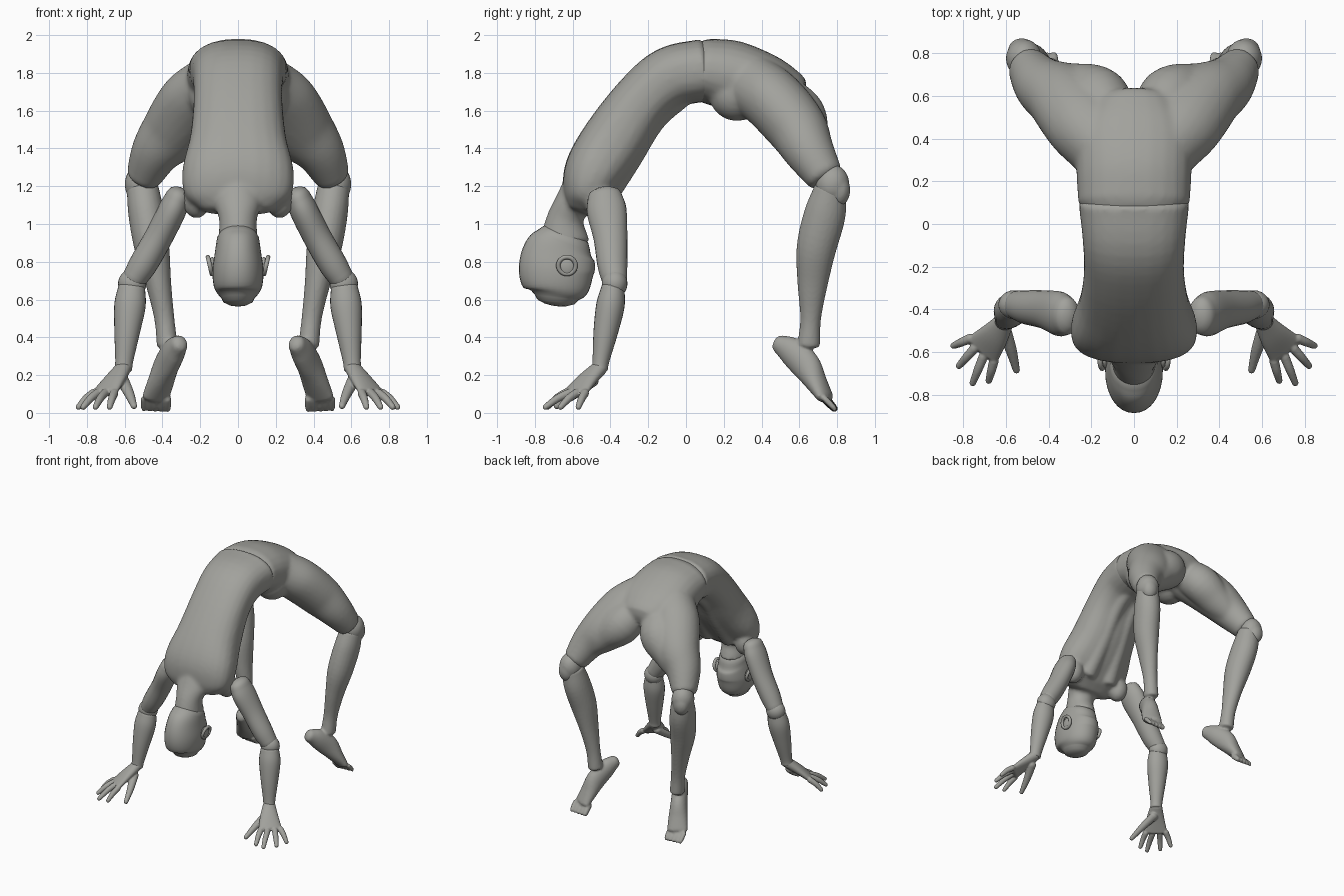
import bpy, bmesh, math
from mathutils import Vector, Matrix

cube = bpy.data.objects.get("Cube")
if cube:
    bpy.data.objects.remove(cube, do_unlink=True)

GREY = (0.36, 0.36, 0.335, 1)
clay = bpy.data.materials.new("warm grey")
clay.use_nodes = True
clay.diffuse_color = GREY
clay.node_tree.nodes["Principled BSDF"].inputs["Base Color"].default_value = GREY


def spline(keys, steps=5):
    """Smooth interpolation through (x, y, z, half width, half depth) keys."""
    pts = [Vector(k) for k in keys]
    pts = [pts[0] * 2 - pts[1]] + pts + [pts[-1] * 2 - pts[-2]]
    out = []
    for a, b, c, d in zip(pts, pts[1:], pts[2:], pts[3:]):
        for i in range(steps):
            t = i / steps
            out.append((b * 2 + (c - a) * t + (a * 2 - b * 5 + c * 4 - d) * t * t
                        + (b * 3 - a - c * 3 + d) * t ** 3) / 2)
    return out + [pts[-2]]


def loft(bm, keys, side=(1, 0, 0), power=1.0, dome=0.5, segments=24):
    """Tube with elliptical sections along a path, closed by domes."""
    path = spline(keys)
    centres = [Vector(p[:3]) for p in path]
    last = len(path) - 1
    frames = []
    for i, p in enumerate(path):
        tangent = (centres[min(i + 1, last)] - centres[max(i - 1, 0)]).normalized()
        frames.append((centres[i], tangent, p[3], p[4]))

    def cap(frame, sign):
        c, t, a, b = frame
        for angle in (30, 60, 82):
            r = math.radians(angle)
            yield (c + t * sign * min(a, b) * dome * math.sin(r), t,
                   a * math.cos(r), b * math.cos(r))

    frames = list(cap(frames[0], -1))[::-1] + frames + list(cap(frames[-1], 1))
    rings = []
    for c, t, a, b in frames:
        u = Vector(side)
        u = (u - t * u.dot(t)).normalized()
        w = t.cross(u)
        ring = []
        for k in range(segments):
            r = math.tau * k / segments
            cs, sn = (math.copysign(abs(f) ** power, f) for f in (math.cos(r), math.sin(r)))
            ring.append(bm.verts.new(c + u * a * cs + w * b * sn))
        rings.append(ring)
    for lower, upper in zip(rings, rings[1:]):
        for k in range(segments):
            n = (k + 1) % segments
            bm.faces.new((lower[k], lower[n], upper[n], upper[k]))
    bm.faces.new(rings[0][::-1])
    bm.faces.new(rings[-1])


def ball(bm, centre, radii):
    bmesh.ops.create_uvsphere(bm, u_segments=24, v_segments=16, radius=1,
                              matrix=Matrix.Translation(centre) @ Matrix.Diagonal((*radii, 1)))


def finish(name, bm, s=1, voxel=0, smooth=4):
    """Turn the bmesh into an object; a voxel size fuses its pieces."""
    bmesh.ops.scale(bm, vec=(s, 1, 1), verts=bm.verts)
    bmesh.ops.recalc_face_normals(bm, faces=bm.faces)
    for f in bm.faces:
        f.smooth = True
    mesh = bpy.data.meshes.new(name)
    bm.to_mesh(mesh)
    bm.free()
    mesh.materials.append(clay)
    ob = bpy.data.objects.new(name, mesh)
    bpy.context.collection.objects.link(ob)
    if voxel:
        fuse = ob.modifiers.new("fuse", "REMESH")
        fuse.mode = "VOXEL"
        fuse.voxel_size = voxel
        fuse.use_smooth_shade = True
        soften = ob.modifiers.new("soften", "SMOOTH")
        soften.iterations = smooth
    return ob


# Torso with neck and back muscles
bm = bmesh.new()
loft(bm, [(0, .1, 1.815, .26, .165), (0, -.08, 1.775, .24, .165), (0, -.23, 1.65, .235, .16),
          (0, -.37, 1.45, .255, .175), (0, -.48, 1.28, .295, .165),
          (0, -.535, 1.15, .28, .125), (0, -.56, 1.08, .2, .08)], power=.82, dome=.3)
loft(bm, [(0, -.53, 1.25, .07, .1), (0, -.6, 1.12, .12, .09),
          (0, -.64, 1.02, .1, .1), (0, -.645, .91, .105, .135)], dome=.1)
for s in (1, -1):
    loft(bm, [(s * .07, 0, 1.67, .05, .04), (s * .07, -.16, 1.54, .055, .05),
              (s * .08, -.29, 1.33, .06, .05), (s * .1, -.42, 1.13, .06, .05)])
    ball(bm, (s * .22, -.46, 1.13), (.075, .08, .1))
finish("torso", bm, voxel=.014, smooth=6)

# Hips and thighs fused into one piece
bm = bmesh.new()
loft(bm, [(0, .1, 1.815, .262, .17), (0, .25, 1.785, .27, .185),
          (0, .42, 1.74, .27, .16), (0, .55, 1.68, .2, .13)], power=.9, dome=.6)
for s in (1, -1):
    ball(bm, (s * .13, .27, 1.69), (.135, .15, .145))
    loft(bm, [(s * .14, .35, 1.74, .16, .16), (s * .225, .465, 1.65, .19, .168),
              (s * .33, .585, 1.51, .175, .16), (s * .43, .65, 1.39, .135, .135),
              (s * .5, .735, 1.25, .095, .1)], dome=.3)
    loft(bm, [(s * .12, .48, 1.68, .12, .13), (s * .17, .59, 1.58, .15, .145),
              (s * .28, .625, 1.47, .12, .13), (s * .4, .66, 1.38, .1, .1)], dome=.6)
finish("hips_and_thighs", bm, voxel=.014, smooth=8)

# Head, crown down
bm = bmesh.new()
loft(bm, [(0, -.645, .92, .112, .145), (0, -.67, .85, .122, .19), (0, -.685, .75, .135, .2),
          (0, -.68, .66, .125, .172), (0, -.685, .61, .09, .115)], power=.95, dome=.5, segments=32)
finish("head", bm)

# Paired parts: hand tips run from little finger to thumb side
KNUCKLES = [(.765, -.535), (.745, -.58), (.705, -.62), (.655, -.64)]
TIPS = [(.845, -.57), (.82, -.665), (.755, -.745), (.68, -.735)]
for s, label in ((1, "left_"), (-1, "right_")):
    # Ear: shallow disc with a raised rim
    bm = bmesh.new()
    ball(bm, (.137, -.63, .775), (.018, .045, .05))
    bpy.ops.mesh.primitive_torus_add(major_radius=.046, minor_radius=.012,
                                     major_segments=32, minor_segments=10)
    rim = bpy.context.object
    rim_mesh = rim.data
    rim_mesh.transform(Matrix.Translation((.149, -.63, .78))
                       @ Matrix.Rotation(math.radians(103), 4, "Y"))
    bm.from_mesh(rim_mesh)
    bpy.data.objects.remove(rim)
    bpy.data.meshes.remove(rim_mesh)
    finish(label + "ear", bm, s)

    # Upper arm, elbow and forearm
    bm = bmesh.new()
    loft(bm, [(.315, -.43, 1.15, .065, .09), (.35, -.42, 1.07, .075, .105),
              (.42, -.4, .93, .075, .09), (.5, -.39, .79, .075, .08),
              (.55, -.38, .71, .065, .068)], dome=.7)
    finish(label + "upper_arm", bm, s)
    bm = bmesh.new()
    ball(bm, (.56, -.378, .685), (.075, .068, .075))
    finish(label + "elbow", bm, s)
    bm = bmesh.new()
    loft(bm, [(.562, -.385, .67, .07, .06), (.572, -.4, .57, .083, .075),
              (.587, -.425, .43, .068, .065), (.602, -.45, .28, .048, .045),
              (.607, -.457, .23, .046, .042)], dome=.3)
    finish(label + "forearm", bm, s)

    # Hand with four fingers and a thumb
    bm = bmesh.new()
    loft(bm, [(.605, -.455, .24, .045, .04), (.655, -.525, .175, .07, .036),
              (.705, -.585, .11, .09, .028)], side=(.7, .7, 0), dome=.6)
    for (kx, ky), (tx, ty) in zip(KNUCKLES, TIPS):
        loft(bm, [(kx, ky, .105, .023, .023), ((kx + tx) / 2, (ky + ty) / 2, .075, .021, .021),
                  (tx, ty, .03, .016, .016)], side=(.7, .7, 0), segments=12, dome=.9)
    loft(bm, [(.61, -.49, .17, .035, .03), (.575, -.59, .1, .027, .026),
              (.55, -.685, .035, .017, .017)], segments=12, dome=.9)
    finish(label + "hand", bm, s, voxel=.006, smooth=3)

    # Knee
    bm = bmesh.new()
    ball(bm, (.515, .775, 1.21), (.085, .09, .105))
    ball(bm, (.525, .81, 1.18), (.065, .06, .085))
    finish(label + "knee", bm, s, voxel=.01)

    # Lower leg, foot and toes
    bm = bmesh.new()
    loft(bm, [(.505, .765, 1.19, .085, .085), (.485, .735, 1.05, .095, .11),
              (.455, .69, .87, .092, .105), (.42, .67, .68, .067, .08),
              (.39, .66, .5, .053, .055), (.375, .65, .36, .055, .06)], dome=.3)
    across = (.92, -.4, 0)
    loft(bm, [(.31, .495, .365, .045, .05), (.34, .56, .325, .058, .075),
              (.38, .635, .25, .063, .08), (.41, .69, .16, .073, .056),
              (.435, .735, .085, .078, .036)], side=across, dome=.7)
    for i in range(5):
        x, size = .375 + .031 * i, .023 - .0015 * i
        loft(bm, [(x, .735, .075, size, size), (x, .765, .045, size, size),
                  (x, .79, .018, size * .8, size * .8)], side=across, segments=12, dome=.7)
    finish(label + "lower_leg", bm, s, voxel=.009, smooth=4)
